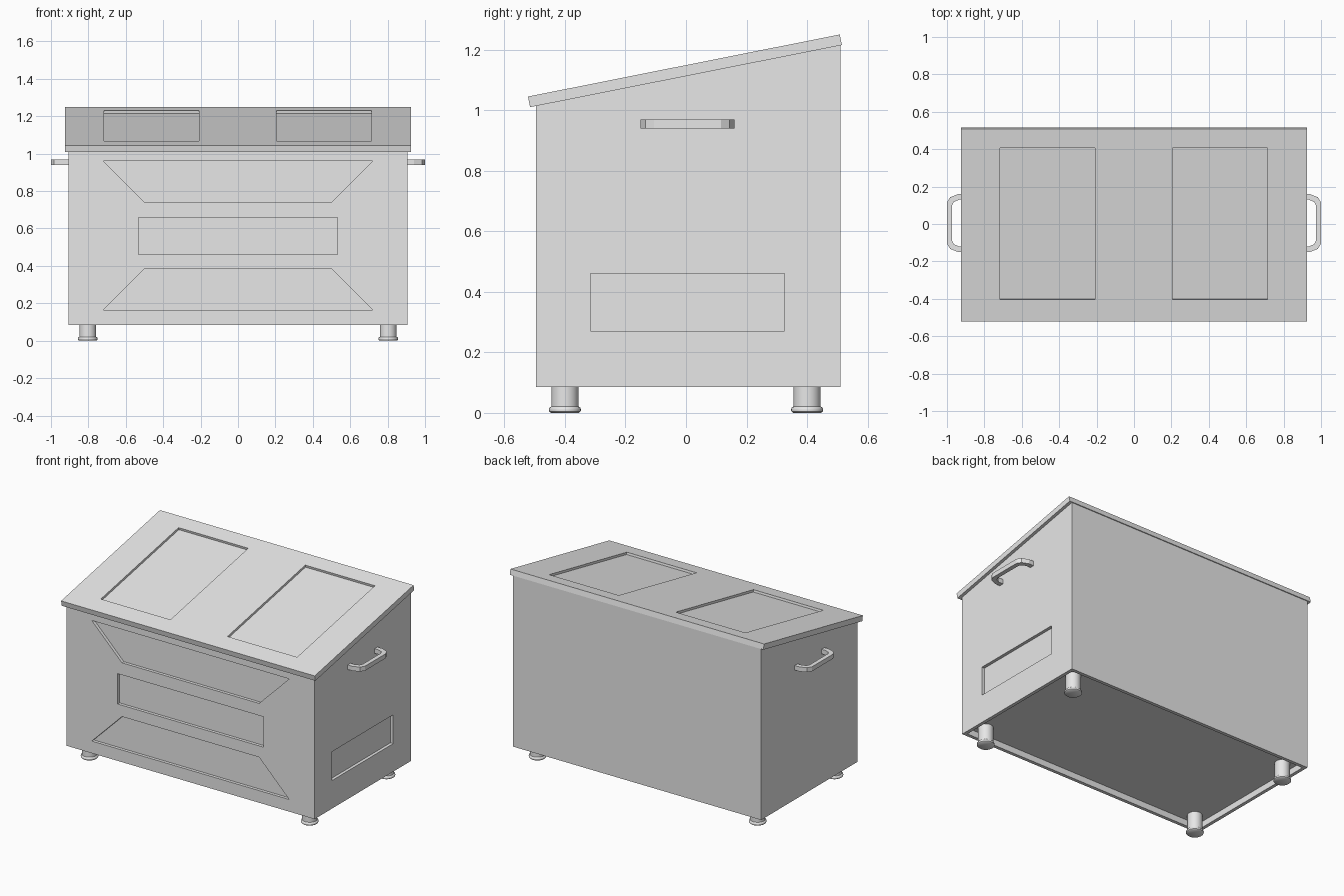
import bpy
import bmesh
from mathutils import Vector

cube = bpy.data.objects.get("Cube")
if cube:
    bpy.data.objects.remove(cube, do_unlink=True)

GREY = (0.8, 0.8, 0.8, 1.0)
grey = bpy.data.materials.new("plain_grey")
grey.use_nodes = True
grey.diffuse_color = GREY
grey.node_tree.nodes["Principled BSDF"].inputs["Base Color"].default_value = GREY


def finish(bm, name):
    bmesh.ops.recalc_face_normals(bm, faces=bm.faces[:])
    mesh = bpy.data.meshes.new(name)
    bm.to_mesh(mesh)
    bm.free()
    mesh.materials.append(grey)
    obj = bpy.data.objects.new(name, mesh)
    bpy.context.collection.objects.link(obj)
    return obj


def prism(name, points, sweep):
    """Extrude a flat polygon along a vector."""
    bm = bmesh.new()
    face = bm.faces.new([bm.verts.new(p) for p in points])
    new = bmesh.ops.extrude_face_region(bm, geom=[face])["geom"]
    verts = [g for g in new if isinstance(g, bmesh.types.BMVert)]
    bmesh.ops.translate(bm, verts=verts, vec=Vector(sweep))
    return finish(bm, name)


def activate(obj):
    bpy.ops.object.select_all(action='DESELECT')
    obj.select_set(True)
    bpy.context.view_layer.objects.active = obj


def carve(target, points, sweep):
    """Cut a prism-shaped recess out of the target."""
    cutter = prism("recess_cutter", points, sweep)
    cutter.hide_render = True
    mod = target.modifiers.new("recess", 'BOOLEAN')
    mod.operation = 'DIFFERENCE'
    mod.solver = 'EXACT'
    mod.object = cutter
    activate(target)
    bpy.ops.object.modifier_apply(modifier=mod.name)
    bpy.data.objects.remove(cutter, do_unlink=True)


# Bin body with a sloping top
HALF, FRONT, BACK, BASE = 0.905, -0.495, 0.51, 0.085
SLOPE = 0.199
profile = [(FRONT, BASE), (BACK, BASE), (BACK, 1.214), (FRONT, 1.014)]
body = prism("bin_body", [(-HALF, y, z) for y, z in profile], (2 * HALF, 0, 0))

# Front panels: two trapezoids and a rectangle
DEPTH, OUT = 0.02, 0.05
for low, low_half, high, high_half in [(0.74, 0.5, 0.96, 0.72),
                                       (0.46, 0.532, 0.66, 0.532),
                                       (0.165, 0.72, 0.385, 0.5)]:
    outline = [(-low_half, low), (low_half, low), (high_half, high), (-high_half, high)]
    carve(body, [(x, FRONT - OUT, z) for x, z in outline], (0, OUT + DEPTH, 0))

# Side panel on one end only
side = [(-0.315, 0.27), (0.325, 0.27), (0.325, 0.46), (-0.315, 0.46)]
carve(body, [(HALF + OUT, y, z) for y, z in side], (-OUT - DEPTH, 0, 0))

# Recessed underside with a thin rim
RIM, FLOOR = 0.022, 0.125
x0, y0, y1 = HALF - RIM, FRONT + RIM, BACK - RIM
carve(body, [(-x0, y0, 0), (x0, y0, 0), (x0, y1, 0), (-x0, y1, 0)], (0, 0, FLOOR))

# Sloping lid
lid_profile = [(-0.515, 1.01), (0.515, 1.215), (0.508, 1.25), (-0.522, 1.045)]
lid = prism("lid", [(-0.925, y, z) for y, z in lid_profile], (1.85, 0, 0))

# Two panels sunk square to the lid surface
normal = Vector((0, -SLOPE, 1)).normalized()
for centre in (-0.463, 0.461):
    corners = []
    for sx, y in [(-1, -0.405), (1, -0.405), (1, 0.405), (-1, 0.405)]:
        on_top = Vector((centre + sx * 0.254, y, 1.149 + SLOPE * y))
        corners.append(on_top + normal * OUT)
    carve(lid, corners, -normal * (OUT + 0.015))

# Bracket handles on both ends
outer = [(0.9, 0.155), (0.94, 0.155), (0.983, 0.138), (1.0, 0.11)]
inner = [(0.9, 0.125), (0.935, 0.125), (0.963, 0.113), (0.972, 0.095)]
half_loop = outer + [(x, -y) for x, y in reversed(outer)]
half_loop += [(x, -y) for x, y in inner] + list(reversed(inner))
for sign, name in [(1, "left_handle"), (-1, "right_handle")]:
    prism(name, [(sign * x, y + 0.005, 0.94) for x, y in half_loop], (0, 0, 0.03))

# Turned feet with a rounded collar
foot = [(0, 0), (0.046, 0), (0.052, 0.005), (0.053, 0.011), (0.051, 0.017),
        (0.045, 0.021), (0.045, FLOOR), (0, FLOOR)]
for sx, side_name in [(1, "left"), (-1, "right")]:
    for sy, end_name in [(-1, "front"), (1, "back")]:
        bm = bmesh.new()
        ring = [bm.verts.new((r, 0, z)) for r, z in foot]
        edges = [bm.edges.new(pair) for pair in zip(ring, ring[1:])]
        bmesh.ops.spin(bm, geom=ring + edges, cent=(0, 0, 0), axis=(0, 0, 1),
                       angle=6.283185, steps=24)
        bmesh.ops.remove_doubles(bm, verts=bm.verts[:], dist=0.0001)
        leg = finish(bm, f"{end_name}_{side_name}_foot")
        leg.location = (sx * 0.803, sy * 0.4, 0)
        activate(leg)
        bpy.ops.object.shade_smooth_by_angle(angle=0.7)
